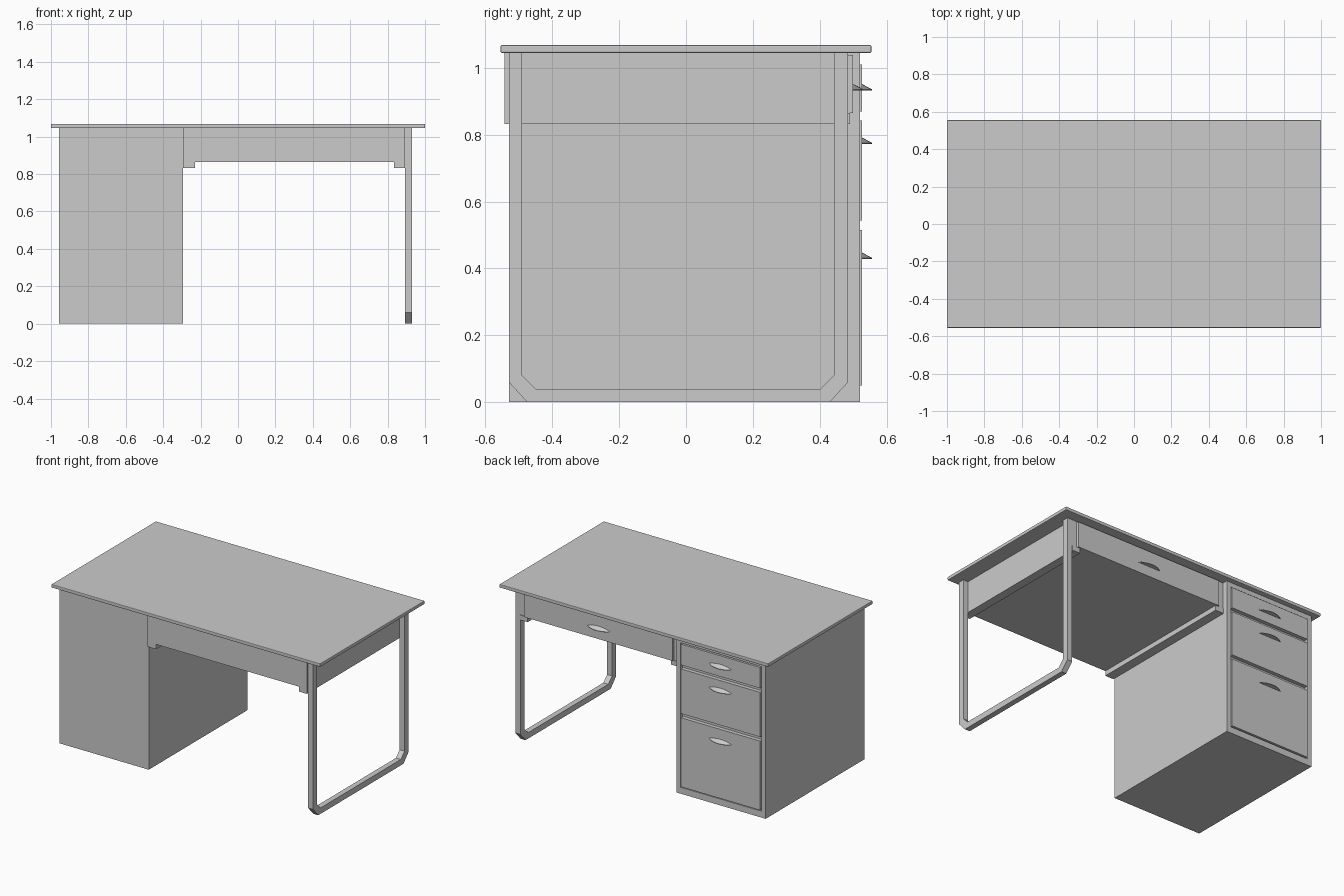
import bpy, bmesh

if "Cube" in bpy.data.objects:
    bpy.data.objects.remove(bpy.data.objects["Cube"])


def mesh_object(name, bm):
    bmesh.ops.recalc_face_normals(bm, faces=bm.faces)
    me = bpy.data.meshes.new(name)
    bm.to_mesh(me)
    bm.free()
    ob = bpy.data.objects.new(name, me)
    bpy.context.collection.objects.link(ob)
    return ob


def box(name, x, y, z, bevel=0):
    bm = bmesh.new()
    bmesh.ops.create_cube(bm, size=1)
    for v in bm.verts:
        for i, (lo, hi) in enumerate((x, y, z)):
            v.co[i] = lo if v.co[i] < 0 else hi
    ob = mesh_object(name, bm)
    if bevel:
        m = ob.modifiers.new("bevel", 'BEVEL')
        m.width, m.segments = bevel, 2
    return ob


def handle(name, cx, y, z, half=0.085, depth=0.03, n=12):
    """Lens-shaped pull: sloping top, flat underside, thin front lip."""
    bm = bmesh.new()
    rows = []
    for i in range(n + 1):
        u = 2 * i / n - 1
        k = 1 - u * u
        x = cx + half * u
        section = [(y, z), (y + depth * k, z),
                   (y + depth * k, z + 0.004), (y, z + 0.005 + 0.015 * k)]
        rows.append([bm.verts.new((x, a, b)) for a, b in section])
    for r, s in zip(rows, rows[1:]):
        for j in range(4):
            k = (j + 1) % 4
            bm.faces.new((r[j], r[k], s[k], s[j]))
    bmesh.ops.remove_doubles(bm, verts=bm.verts, dist=1e-5)
    return mesh_object(name, bm)


# Desktop
box("desktop", (-1, 1), (-0.555, 0.555), (1.045, 1.068), 0.004)

# Pedestal cabinet: body plus raised frame around the drawers
X0, X1 = -0.957, -0.293
box("cabinet_body", (X0, X1), (-0.53, 0.50), (0, 1.045))
box("cabinet_stile_left", (X0, X0 + 0.032), (0.50, 0.52), (0, 1.045))
box("cabinet_stile_right", (X1 - 0.032, X1), (0.50, 0.52), (0, 1.045))
box("cabinet_rail_top", (X0 + 0.032, X1 - 0.032), (0.50, 0.52), (1.015, 1.045))
box("cabinet_rail_bottom", (X0 + 0.032, X1 - 0.032), (0.50, 0.52), (0, 0.043))

# Cabinet drawers with pulls
for i, (z0, z1, hz) in enumerate(((0.87, 1.01, 0.932),
                                  (0.543, 0.843, 0.772),
                                  (0.05, 0.515, 0.428)), 1):
    box(f"cabinet_drawer_{i}", (X0 + 0.037, X1 - 0.037), (0.50, 0.526), (z0, z1))
    handle(f"cabinet_drawer_handle_{i}", (X0 + X1) / 2, 0.526, hz)

# Wide central drawer housing, side runners and drawer front
box("drawer_housing", (X1, 0.893), (-0.543, 0.485), (0.865, 1.045))
for side, x0, x1 in (("left", X1, -0.23), ("right", 0.835, 0.893)):
    box(f"drawer_runner_{side}", (x0, x1), (-0.543, 0.49), (0.832, 0.865))
box("central_drawer_front", (-0.25, 0.857), (0.485, 0.50), (0.865, 1.038))
handle("central_drawer_handle", 0.30, 0.50, 0.932)

# U-shaped leg frame with chamfered lower corners
outer = [(-0.53, 1.045), (-0.53, 0.06), (-0.475, 0),
         (0.43, 0), (0.485, 0.06), (0.485, 1.045)]
inner = [(-0.49, 1.045), (-0.49, 0.08), (-0.45, 0.04),
         (0.402, 0.04), (0.442, 0.08), (0.442, 1.045)]
bm = bmesh.new()
rings = [[bm.verts.new((x, *p)) for x, p in
          ((0.893, o), (0.93, o), (0.93, i), (0.893, i))]
         for o, i in zip(outer, inner)]
for r, s in zip(rings, rings[1:]):
    for j in range(4):
        k = (j + 1) % 4
        bm.faces.new((r[j], r[k], s[k], s[j]))
bm.faces.new(rings[0])
bm.faces.new(rings[-1])
mesh_object("leg_frame", bm)
